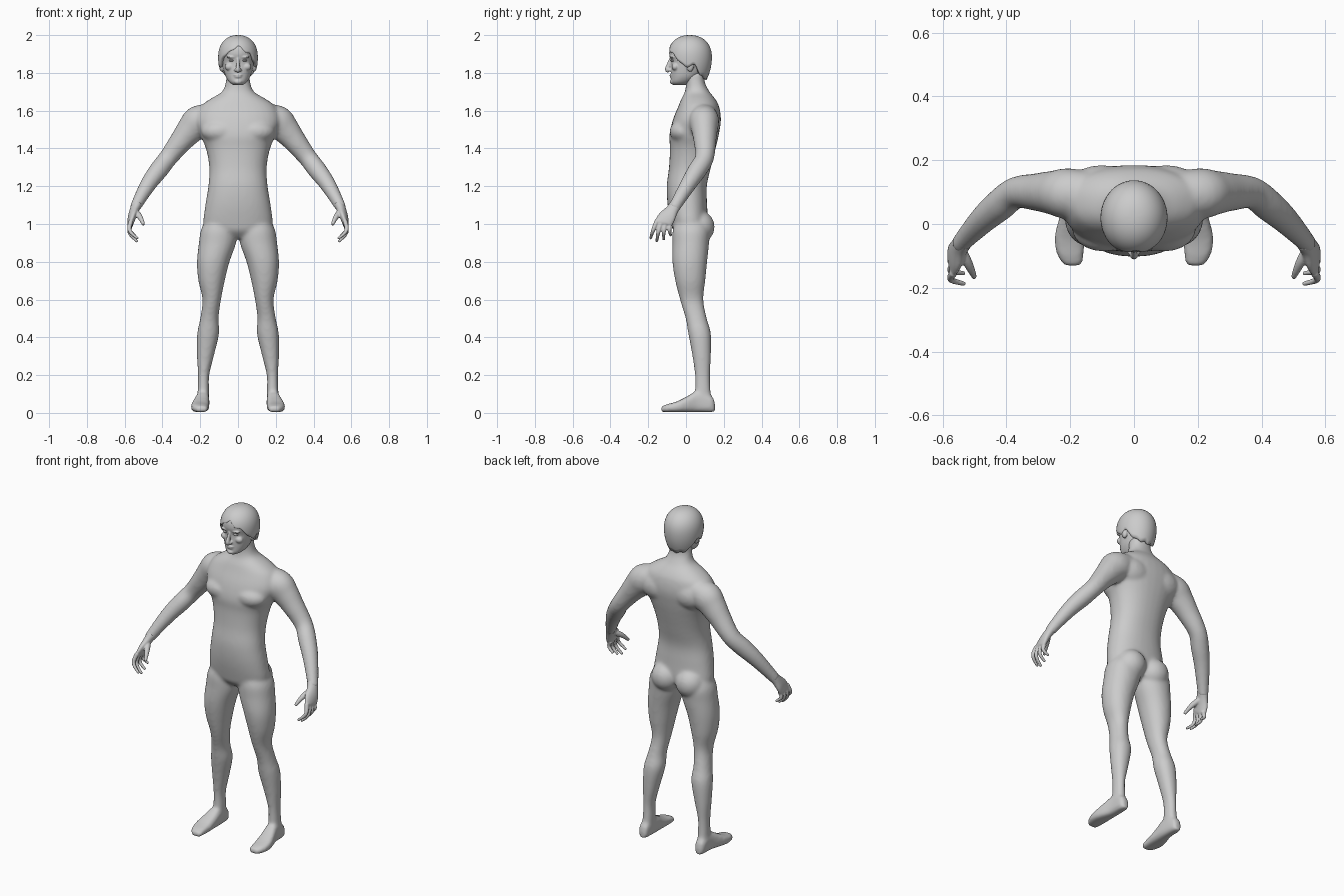
import bpy, bmesh, math
from mathutils import Vector, Matrix

if "Cube" in bpy.data.objects:
    bpy.data.objects.remove(bpy.data.objects["Cube"])

grey = bpy.data.materials.new("plain grey")
grey.diffuse_color = (0.6, 0.6, 0.6, 1)
grey.use_nodes = True
grey.node_tree.nodes["Principled BSDF"].inputs["Base Color"].default_value = grey.diffuse_color


def spline(rows, n=4):
    """Catmull-Rom interpolation of any tuples."""
    out = []
    for i in range(len(rows) - 1):
        p0, p1, p2 = rows[max(i - 1, 0)], rows[i], rows[i + 1]
        p3 = rows[min(i + 2, len(rows) - 1)]
        for k in range(n):
            t = k / n
            out.append(tuple(0.5 * (2 * b + (c - a) * t + (2 * a - 5 * b + 4 * c - d) * t * t
                                    + (3 * b - a - 3 * c + d) * t ** 3)
                             for a, b, c, d in zip(p0, p1, p2, p3)))
    return out + [rows[-1]]


def tube(bm, rows, side=(1, 0, 0), axis=None, power=2.0, s=1, n=32):
    """Closed loft through rows of (x, y, z, radius along side, other radius)."""
    rows = spline(rows)
    rings = []
    for i, r in enumerate(rows):
        a, b = rows[max(i - 1, 0)], rows[min(i + 1, len(rows) - 1)]
        d = Vector(axis) if axis else (Vector(b[:3]) - Vector(a[:3])).normalized()
        u = Vector(side)
        u = (u - d * u.dot(d)).normalized()
        v = d.cross(u)
        ring = []
        for k in range(n):
            t = 2 * math.pi * k / n
            c, q = math.cos(t), math.sin(t)
            p = Vector(r[:3]) + u * r[3] * math.copysign(abs(c) ** (2 / power), c) \
                + v * r[4] * math.copysign(abs(q) ** (2 / power), q)
            ring.append(bm.verts.new((p.x * s, p.y, p.z)))
        rings.append(ring)
    for A, B in zip(rings, rings[1:]):
        for k in range(n):
            bm.faces.new((A[k], A[(k + 1) % n], B[(k + 1) % n], B[k]))
    bm.faces.new(rings[0][::-1])
    bm.faces.new(rings[-1])


def ball(bm, c, r, s=1):
    m = Matrix.Translation((c[0] * s, c[1], c[2])) @ Matrix.Diagonal((*r, 1))
    bmesh.ops.create_uvsphere(bm, u_segments=24, v_segments=16, radius=1, matrix=m)


def stack(rows):
    """(z, front y, back y, half width) to loft rows."""
    return [(0, (f + b) / 2, z, w, (b - f) / 2) for z, f, b, w in rows]


def finish(bm, name, voxel=0, smooth=0, thick=0):
    """Make an object; fuse its shells into one skin when voxel is set."""
    bmesh.ops.recalc_face_normals(bm, faces=bm.faces)
    me = bpy.data.meshes.new(name)
    bm.to_mesh(me)
    bm.free()
    ob = bpy.data.objects.new(name, me)
    bpy.context.collection.objects.link(ob)
    if thick:
        m = ob.modifiers.new("thickness", 'SOLIDIFY')
        m.thickness, m.offset = thick, -1
    if voxel:
        m = ob.modifiers.new("fuse", 'REMESH')
        m.mode, m.voxel_size = 'VOXEL', voxel
    if smooth:
        m = ob.modifiers.new("soften", 'SMOOTH')
        m.factor, m.iterations = 0.5, smooth
    dg = bpy.context.evaluated_depsgraph_get()
    baked = bpy.data.meshes.new_from_object(ob.evaluated_get(dg))
    ob.modifiers.clear()
    ob.data = baked
    baked.materials.clear()
    baked.materials.append(grey)
    baked.shade_smooth()
    return ob


# body: trunk, legs, feet and arms fused together
bm = bmesh.new()
tube(bm, stack([(0.925, -.03, .06, .05), (0.96, -.065, .095, .15), (1.0, -.078, .115, .183),
                (1.1, -.097, .112, .173), (1.2, -.102, .11, .157), (1.3, -.09, .132, .152),
                (1.4, -.085, .157, .17), (1.47, -.088, .173, .20), (1.55, -.07, .185, .225),
                (1.62, -.042, .176, .20), (1.66, -.026, .156, .15), (1.70, -.006, .125, .085),
                (1.75, .0, .10, .065), (1.80, -.01, .10, .062)]), axis=(0, 0, 1), power=2.25)
leg = [(1.03, -.05, .10, .03, .165), (.97, -.07, .125, .008, .196), (.9, -.072, .122, .01, .207),
       (.8, -.072, .112, .045, .217), (.7, -.057, .102, .07, .21), (.6, -.032, .092, .09, .188),
       (.5, -.002, .11, .103, .20), (.42, .012, .132, .1, .216), (.3, .034, .132, .128, .217),
       (.2, .047, .127, .152, .212), (.12, .047, .13, .153, .214), (.05, .04, .14, .155, .217)]
foot = [(.153, .17, .205, .05), (.135, .158, .216, .085), (.06, .152, .222, .11),
        (.0, .152, .24, .08), (-.05, .153, .25, .056), (-.1, .158, .24, .042), (-.132, .163, .218, .03)]
for s in (1, -1):
    tube(bm, [((i + o) / 2, (f + b) / 2, z, (o - i) / 2, (b - f) / 2) for z, f, b, i, o in leg],
         axis=(0, 0, 1), s=s, power=2.1)
    tube(bm, [((i + o) / 2, y, .004 + h / 2, (o - i) / 2, h / 2) for y, i, o, h in foot],
         axis=(0, -1, 0), s=s, power=3)
    tube(bm, [(.13, .09, 1.58, .06, .07), (.205, .095, 1.545, .085, .08), (.25, .098, 1.50, .076, .07),
              (.30, .10, 1.44, .062, .06), (.37, .098, 1.35, .05, .05), (.42, .06, 1.285, .05, .05),
              (.475, .012, 1.21, .043, .043), (.535, -.052, 1.105, .031, .033),
              (.545, -.066, 1.08, .029, .033)], s=s)
    ball(bm, (.08, .07, .985), (.085, .082, .085), s)      # buttock
    ball(bm, (.095, -.015, 1.49), (.1, .072, .062), s)     # chest muscle
    ball(bm, (.1, .10, 1.54), (.12, .085, .09), s)         # shoulder blade
finish(bm, "body", 0.009, 10)

# hands: palm, four curled fingers and thumb
for s, side in ((1, "left"), (-1, "right")):
    bm = bmesh.new()
    tube(bm, [(.535, -.053, 1.105, .032, .027), (.548, -.073, 1.075, .034, .024),
              (.56, -.098, 1.04, .045, .021), (.567, -.117, 1.01, .047, .017),
              (.568, -.122, .997, .042, .012)], side=(0, -.9, -.3), s=s, n=24)
    for k, tip in enumerate(((.53, -.188, .922), (.532, -.155, .906), (.536, -.118, .917), (.542, -.08, .938))):
        y, z = -.153 + .022 * k, 1.018 - .006 * k
        mid = (.574, (y * .5 + tip[1] * .5) - .004, z * .45 + tip[2] * .55)
        tube(bm, [(.566, y, z, .013, .013), (*mid, .0105, .0105), (*tip, .007, .007)],
             side=(0, 1, 0), s=s, n=12)
    tube(bm, [(.548, -.075, 1.07, .018, .018), (.525, -.115, 1.045, .016, .016),
              (.51, -.145, 1.02, .012, .012), (.50, -.168, .995, .008, .008)], s=s, n=12)
    finish(bm, side + "_hand", 0.004, 3)

# head: skull, nose, brow, cheeks, lips, chin and ears
bm = bmesh.new()
tube(bm, stack([(1.735, -.066, .0, .022), (1.75, -.078, .03, .046), (1.78, -.079, .07, .065),
                (1.82, -.08, .1, .076), (1.86, -.079, .115, .083), (1.90, -.089, .12, .087),
                (1.94, -.082, .115, .083), (1.97, -.05, .09, .06), (1.985, -.02, .06, .03)]),
     axis=(0, 0, 1), power=2.2)
tube(bm, [(0, -.078, 1.875, .008, .01), (0, -.09, 1.845, .009, .012),
          (0, -.099, 1.818, .013, .013), (0, -.09, 1.806, .011, .008)], n=16)
ball(bm, (0, -.076, 1.789), (.024, .012, .006))
ball(bm, (0, -.075, 1.779), (.02, .012, .006))
ball(bm, (0, -.07, 1.753), (.022, .016, .014))
for s in (1, -1):
    ball(bm, (.033, -.074, 1.884), (.028, .012, .007), s)
    ball(bm, (.046, -.056, 1.832), (.024, .02, .02), s)
    ball(bm, (.012, -.087, 1.815), (.009, .01, .008), s)
    ball(bm, (.085, .022, 1.838), (.015, .02, .032), s)
finish(bm, "head", 0.004, 4)

# eyes
bm = bmesh.new()
for s in (1, -1):
    ball(bm, (.033, -.068, 1.866), (.015, .0135, .007), s)
finish(bm, "eyes")

# hair: a cap whose lower edge runs from fringe to nape
edge = spline([(1.945,), (1.918,), (1.90,), (1.865,), (1.83,), (1.845,), (1.80,), (1.775,), (1.768,), (1.765,)], 8)
bm = bmesh.new()
n, steps, grid = 96, 16, []
for k in range(n):
    a = 2 * math.pi * k / n
    d = min(k, n - k) / (n / 2) * (len(edge) - 1)
    i = min(int(d), len(edge) - 2)
    low = edge[i][0] + (edge[i + 1][0] - edge[i][0]) * (d - i) + .004 * math.sin(11 * a)
    col = []
    for j in range(steps):
        t = math.sin(j / steps * math.pi / 2)
        z = low + (2.0 - low) * t
        h = (z - 1.88) / .12
        r = (1 - h ** 2.3) ** (1 / 2.2) if h > 0 else 1 - .25 * h * h
        col.append(bm.verts.new((.105 * r * math.sin(a), .02 - .117 * r * math.cos(a), z)))
    grid.append(col)
top = bm.verts.new((0, .02, 2.0))
for k in range(n):
    A, B = grid[k], grid[(k + 1) % n]
    for j in range(steps - 1):
        bm.faces.new((A[j], B[j], B[j + 1], A[j + 1]))
    bm.faces.new((A[-1], B[-1], top))
finish(bm, "hair", thick=0.016)
